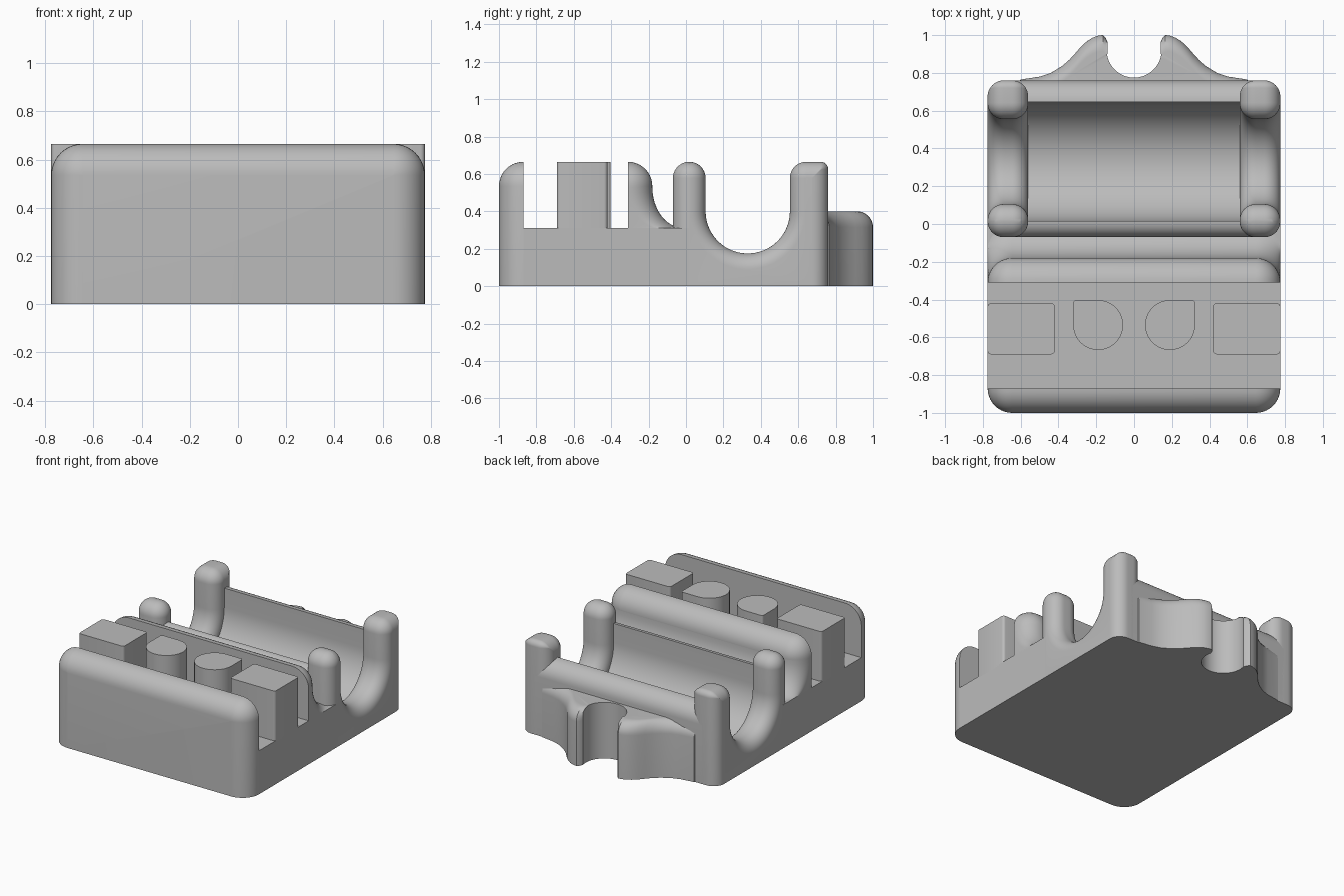
import bpy, bmesh
from math import sin, cos, pi, radians

old = bpy.data.objects.get("Cube")
if old:
    bpy.data.objects.remove(old, do_unlink=True)

grey = bpy.data.materials.new("plain_grey")
grey.use_nodes = True
grey.diffuse_color = (0.5, 0.5, 0.5, 1)
grey.node_tree.nodes["Principled BSDF"].inputs["Base Color"].default_value = (0.5, 0.5, 0.5, 1)

W = 0.775       # half width
TOP = 0.665     # height of walls, posts and blocks
FLOOR = 0.31    # height of the front deck
ROOT = 0.3      # parts on the deck start just inside it
parts = []


def arc(cx, cy, r, a0, a1, n=10):
    """Points of a circular arc, angles in degrees."""
    angles = [radians(a0 + (a1 - a0) * i / n) for i in range(n + 1)]
    return [(cx + r * cos(a), cy + r * sin(a)) for a in angles]


def loft(name, sections):
    """Skin equal-length closed sections and cap both ends."""
    bm = bmesh.new()
    rings = [[bm.verts.new(p) for p in s] for s in sections]
    n = len(rings[0])
    for a, b in zip(rings, rings[1:]):
        for i in range(n):
            j = (i + 1) % n
            bm.faces.new((a[i], a[j], b[j], b[i]))
    bm.faces.new(rings[0])
    bm.faces.new(rings[-1])
    bmesh.ops.recalc_face_normals(bm, faces=bm.faces)
    mesh = bpy.data.meshes.new(name)
    bm.to_mesh(mesh)
    bm.free()
    mesh.materials.append(grey)
    obj = bpy.data.objects.new(name, mesh)
    bpy.context.collection.objects.link(obj)
    parts.append(obj)


def prism_z(name, plan, z0, z1):
    loft(name, [[(x, y, z) for x, y in plan] for z in (z0, z1)])


def quarter_round(r, n=10):
    """(distance from end, inset) pairs of a rounded edge."""
    return [(r * (1 - cos(a)), r * (1 - sin(a)))
            for a in (i * pi / 2 / n for i in range(n + 1))]


def rounded_box(x0, x1, y0, y1, r):
    return (arc(x1 - r, y1 - r, r, 0, 90, 4) + arc(x0 + r, y1 - r, r, 90, 180, 4)
            + arc(x0 + r, y0 + r, r, 180, 270, 4) + arc(x1 - r, y0 + r, r, 270, 360, 4))


# Front deck
prism_z("deck", [(-W, -0.87), (W, -0.87), (W, 0.015), (-W, 0.015)], 0, FLOOR)


# Long walls, flat on one side and rounded on the other
def rounded_wall(name, y_round, y_flat, z0):
    r = abs(y_flat - y_round)
    way = 1 if y_flat > y_round else -1
    sections = []
    for s, d in quarter_round(r):
        q = max(r - d, 0.001)
        w, t = W - d, TOP - d
        outline = [(w, z0)] + arc(w - q, t - q, q, 0, 90) + arc(q - w, t - q, q, 90, 180) + [(-w, z0)]
        sections.append([(x, y_round + way * s, z) for x, z in outline])
    loft(name, sections)


rounded_wall("front_wall", -1, -0.87, 0)
rounded_wall("middle_wall", -0.18, -0.31, ROOT)

# Hollow flare behind the middle wall
flare = []
for y, z in [(0, 0)] + arc(1, 1, 1, 270, 180, 12):
    back = -0.18 + 0.17 * y
    height = ROOT if not flare else FLOOR + 0.22 * z
    if not flare:
        back = -0.01
    plan = ([(W, -0.31)] + arc(W - 0.13, back - 0.13, 0.13, 0, 90)
            + arc(0.13 - W, back - 0.13, 0.13, 90, 180) + [(-W, -0.31)])
    flare.append([(px, py, height) for px, py in plan])
loft("wall_flare", flare)

# Square and D-shaped blocks on the deck
for side, label in ((1, "left"), (-1, "right")):
    block = rounded_box(0.42, W, -0.69, -0.42, 0.018)
    prism_z(label + "_square_block", [(side * x, y) for x, y in block], ROOT, TOP)
    d_plan = arc(0.19, -0.535, 0.132, 90, 360, 30) + arc(0.307, -0.418, 0.015, 0, 90, 4)
    prism_z(label + "_d_block", [(side * x, y) for x, y in d_plan], ROOT, TOP)

# Trough between the end ribs
CY, CZ = 0.33, 0.40
trough = ([(-0.07, 0), (0.76, 0)] + arc(0.645, 0.42, 0.115, 0, 90)
          + arc(CY, CZ, 0.315, 0, -180, 40) + arc(0.015, 0.45, 0.085, 90, 180))
loft("trough", [[(x, y, z) for y, z in trough] for x in (-0.66, 0.66)])


# End ribs, each a U between two posts, rounded on both faces
def rib_outline(d):
    t = TOP - d
    q = max(0.0875 - d, 0.001)
    k = max(0.04 - d, 0.001)
    f0, f1, b0, b1 = -0.07 + d, 0.105 - d, 0.555 + d, 0.76 - d
    return ([(f0, 0)] + arc(f0 + q, t - q, q, 180, 90) + arc(f1 - q, t - q, q, 90, 0)
            + arc(CY, CZ, 0.225 + d, 180, 360, 40)
            + arc(b0 + q, t - q, q, 180, 90) + arc(b1 - k, t - k, k, 90, 0) + [(b1, 0)])


edge = quarter_round(0.085)
steps = [(W - s, d) for s, d in edge] + [(0.56 + s, d) for s, d in reversed(edge)]
for side, label in ((1, "left"), (-1, "right")):
    loft(label + "_rib", [[(side * x, y, z) for y, z in rib_outline(d)] for x, d in steps])

# Open clip on the back, with a rounded top outer edge
curve = [(0.6, 0.765), (0.5, 0.78), (0.44, 0.80), (0.38, 0.837), (0.34, 0.872), (0.31, 0.905),
         (0.28, 0.94), (0.25, 0.967), (0.22, 0.986), (0.19, 0.997), (0.165, 1.0), (0.15, 0.985)]


def clip_outline(d):
    half = [(0.64, 0.70)] + [(x, max(y - d, 0.705)) for x, y in curve]
    half += [(x, min(y, 0.984 - d)) for x, y in arc(0, 0.92, 0.145, 16, -88, 20)]
    return half + [(-x, y) for x, y in reversed(half)]


levels = [(0, 0)] + [(0.40 - s, d) for s, d in reversed(quarter_round(0.085))]
loft("back_clip", [[(x, y, z) for x, y in clip_outline(d)] for z, d in levels])

# Smooth shading with sharp edges kept
bpy.ops.object.select_all(action="DESELECT")
for obj in parts:
    obj.select_set(True)
bpy.context.view_layer.objects.active = parts[0]
bpy.ops.object.shade_smooth_by_angle(angle=radians(30))
